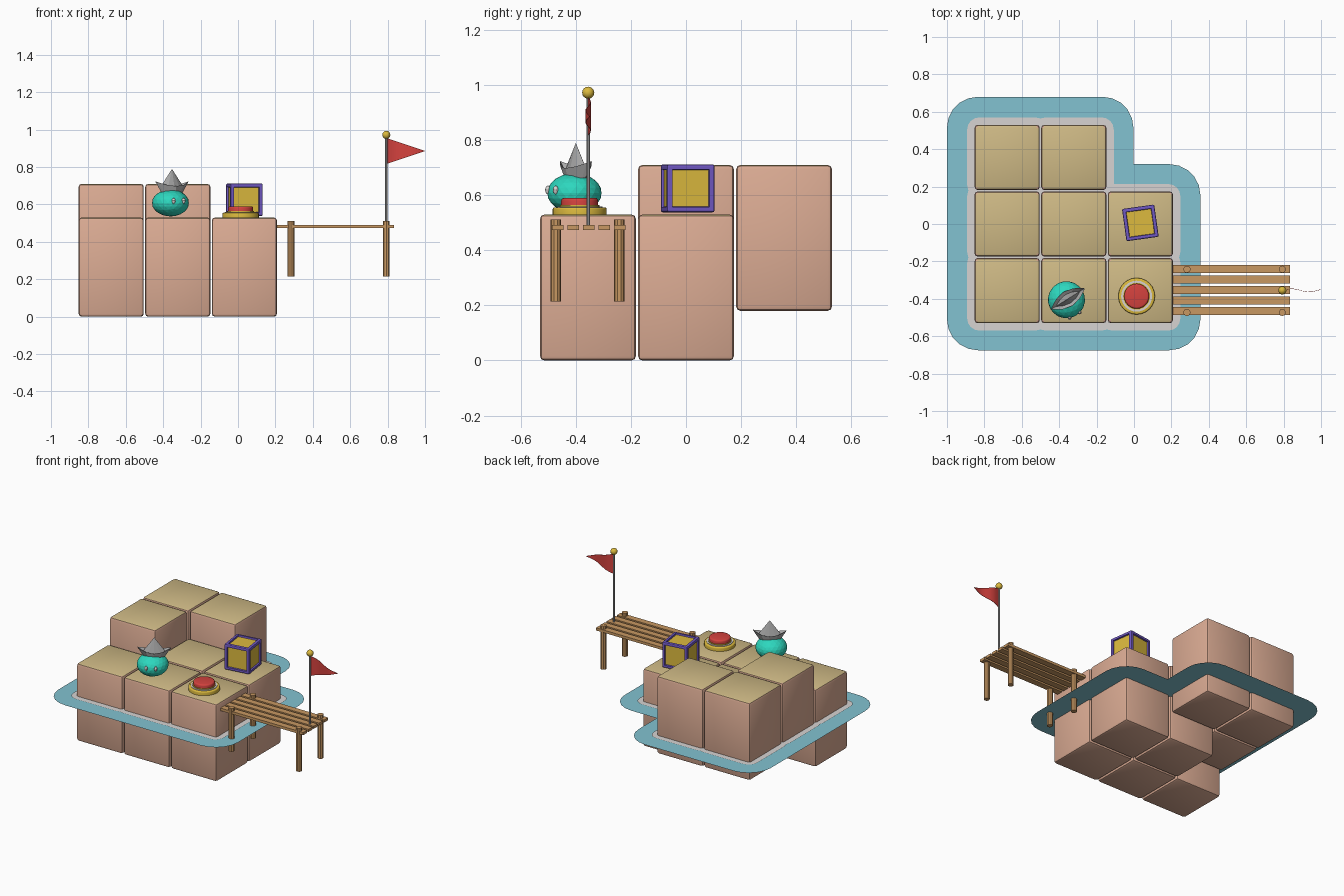
import bpy, bmesh, math
from mathutils import Matrix, Vector

if "Cube" in bpy.data.objects:
    bpy.data.objects.remove(bpy.data.objects["Cube"])


def material(name, r, g, b):
    m = bpy.data.materials.new(name)
    lin = lambda c: ((c / 255 + 0.055) / 1.055) ** 2.4
    m.diffuse_color = (lin(r), lin(g), lin(b), 1)
    m.use_nodes = True
    m.node_tree.nodes["Principled BSDF"].inputs["Base Color"].default_value = m.diffuse_color
    return m


CLAY = material("clay pink", 220, 172, 148)
SAND = material("sand", 206, 185, 133)
WATER = material("water blue", 130, 194, 209)
FOAM = material("foam white", 215, 212, 210)
WOOD = material("wood", 200, 152, 98)
TEAL = material("turquoise", 45, 215, 190)
GRAY = material("gray", 170, 170, 170)
RED = material("red", 212, 66, 62)
GOLD = material("gold", 220, 186, 62)
PURPLE = material("purple", 112, 88, 195)


def finish(name, bm, *mats, smooth=False, recalc=True):
    if recalc:
        bmesh.ops.recalc_face_normals(bm, faces=bm.faces)
    mesh = bpy.data.meshes.new(name)
    bm.to_mesh(mesh)
    bm.free()
    for m in mats:
        mesh.materials.append(m)
    ob = bpy.data.objects.new(name, mesh)
    bpy.context.collection.objects.link(ob)
    if smooth:
        bpy.ops.object.select_all(action='DESELECT')
        ob.select_set(True)
        bpy.context.view_layer.objects.active = ob
        bpy.ops.object.shade_smooth_by_angle(angle=math.radians(35))
    return ob


def box_bm(size, bevel=0.0, segments=2):
    bm = bmesh.new()
    bmesh.ops.create_cube(bm, size=1, matrix=Matrix.Diagonal((*size, 1)))
    if bevel:
        bmesh.ops.bevel(bm, geom=bm.edges[:], offset=bevel, segments=segments,
                        profile=0.5, affect='EDGES')
    return bm


def cylinder(name, r, z0, z1, x, y, mat, sides=16, bevel=0.0):
    bm = bmesh.new()
    bmesh.ops.create_cone(bm, cap_ends=True, segments=sides, radius1=r, radius2=r, depth=z1 - z0)
    if bevel:
        rim = [e for e in bm.edges if all(v.co.z > 0 for v in e.verts)]
        bmesh.ops.bevel(bm, geom=rim, offset=bevel, segments=3, profile=0.5, affect='EDGES')
    ob = finish(name, bm, mat, smooth=True)
    ob.location = (x, y, (z0 + z1) / 2)
    return ob


def rounded_plate(name, corners, radius, z, mat, seg=4):
    """Flat outline, counterclockwise, with its convex corners rounded."""
    pts, n = [], len(corners)
    for i, c in enumerate(corners):
        c = Vector(c)
        a = (c - Vector(corners[i - 1])).normalized()
        b = (Vector(corners[(i + 1) % n]) - c).normalized()
        if a.x * b.y - a.y * b.x < 0:
            pts.append(c)
            continue
        centre = c - a * radius + b * radius
        for k in range(seg + 1):
            t = k / seg * math.pi / 2
            pts.append(centre - b * radius * math.cos(t) + a * radius * math.sin(t))
    bm = bmesh.new()
    bm.faces.new([bm.verts.new((p.x, p.y, z)) for p in pts])
    bmesh.ops.triangulate(bm, faces=bm.faces[:])
    finish(name, bm, mat)


# Ground blocks with sandy tops, and a foam plate around each
S, H, PITCH, RAISE = 0.348, 0.53, 0.356, 0.18
raised = {(0, 1), (0, 2), (1, 2)}
for i in range(3):
    for j in range(3):
        if (i, j) == (2, 2):
            continue
        x, y = -0.678 + i * PITCH, (j - 1) * PITCH
        bm = box_bm((S, S, H), 0.016)
        for f in bm.faces:
            f.material_index = int(f.normal.z > 0.9)
        ob = finish(f"ground_block_{i}_{j}", bm, CLAY, SAND, smooth=True)
        ob.location = (x, y, H / 2 + (RAISE if (i, j) in raised else 0))
        h = 0.214
        rounded_plate(f"foam_{i}_{j}", [(x - h, y - h), (x + h, y - h), (x + h, y + h), (x - h, y + h)],
                      0.065, 0.307, FOAM)

# Water sheet around the island
rounded_plate("water", [(-1, -0.675), (0.355, -0.675), (0.355, 0.32), (-0.003, 0.32),
                        (-0.003, 0.68), (-1, 0.68)], 0.165, 0.303, WATER, 5)

# Jetty planks and posts
for k in range(5):
    ob = finish(f"jetty_plank_{k}", box_bm((0.63, 0.042, 0.018)), WOOD)
    ob.location = (0.519, -0.353 + (k - 2) * 0.0565, 0.482)
for px in (0.283, 0.793):
    for py in (-0.473, -0.242):
        cylinder("jetty_post", 0.019, 0.215, 0.512, px, py, WOOD, 10)

# Flag pole, ball and waving pennant
PX, PY = 0.793, -0.355
cylinder("flag_pole", 0.007, 0.49, 0.96, PX, PY, GRAY, 10)
bm = bmesh.new()
bmesh.ops.create_uvsphere(bm, u_segments=14, v_segments=8, radius=0.022)
finish("pole_ball", bm, GOLD, smooth=True).location = (PX, PY, 0.972)
bm = bmesh.new()
cols = []
for k in range(9):
    t = k / 8
    half = 0.067 * (1 - t) + 0.0005
    yy = PY + 0.009 * math.sin(t * 2.2 * math.pi)
    cols.append([bm.verts.new((PX + 0.005 + 0.202 * t, yy + s * 0.001, 0.886 + d * half))
                 for s, d in ((-1, -1), (-1, 1), (1, 1), (1, -1))])
for a, b in zip(cols, cols[1:]):
    for m in range(4):
        bm.faces.new((a[m], b[m], b[(m + 1) % 4], a[(m + 1) % 4]))
bm.faces.new(cols[0])
bm.faces.new(cols[-1])
finish("pennant", bm, RED, smooth=True)

# Crate: purple frame with recessed gold panels
bm = bmesh.new()
bmesh.ops.create_cube(bm, size=0.174)
panels = bm.faces[:]
outer = bm.edges[:]
bmesh.ops.inset_individual(bm, faces=panels, thickness=0.026)
bmesh.ops.inset_individual(bm, faces=panels, thickness=0.003, depth=-0.010)
for f in panels:
    f.material_index = 1
bmesh.ops.bevel(bm, geom=[e for e in outer if e.is_valid], offset=0.007, segments=2,
                profile=0.5, affect='EDGES')
crate = finish("crate", bm, PURPLE, GOLD)
crate.location = (0.034, 0.006, 0.625)
crate.rotation_euler.z = math.radians(8)

# Push button: gold base, pale ring, red cap
BX, BY = 0.014, -0.386
cylinder("button_base", 0.098, 0.53, 0.556, BX, BY, GOLD, 24, 0.007)
cylinder("button_ring", 0.083, 0.54, 0.559, BX, BY, FOAM, 24)
cylinder("button_collar", 0.072, 0.54, 0.565, BX, BY, GOLD, 24)
cylinder("button_cap", 0.067, 0.55, 0.590, BX, BY, RED, 24, 0.010)

# Round creature with two eyes
CX, CY, YAW = -0.361, -0.405, math.radians(28)
bm = bmesh.new()
bmesh.ops.create_icosphere(bm, subdivisions=3, radius=1, matrix=Matrix.Diagonal((0.099, 0.099, 0.072, 1)))
body = finish("creature_body", bm, TEAL)
body.location = (CX, CY, 0.608)
body.rotation_euler.z = YAW
for s in (-1, 1):
    bm = bmesh.new()
    bmesh.ops.create_uvsphere(bm, u_segments=10, v_segments=6, radius=1,
                              matrix=Matrix.Diagonal((0.010, 0.010, 0.016, 1)))
    eye = finish("creature_eye", bm, FOAM, smooth=True)
    a = YAW + s * math.radians(18)
    eye.location = (CX + 0.098 * math.sin(a), CY - 0.098 * math.cos(a), 0.619)

# Folded paper hat: boat-shaped brim with a pointed peak
bm = bmesh.new()


def lens(length, width, z, lift):
    ring = []
    for k in range(12):
        a = k / 12 * math.tau
        c, s = math.cos(a), math.sin(a)
        v = math.copysign(width * (1 - c * c), s) if abs(s) > 1e-6 else 0
        ring.append(bm.verts.new((length * c, v, z + lift * abs(c) ** 2)))
    return ring


low, top, inner = lens(0.066, 0.036, 0.662, 0), lens(0.106, 0.044, 0.698, 0.026), lens(0.075, 0.026, 0.690, 0)
for a, b in ((low, top), (top, inner)):
    for k in range(12):
        bm.faces.new((a[k], a[(k + 1) % 12], b[(k + 1) % 12], b[k]))
bm.faces.new(low)
peak = bm.verts.new((0, 0, 0.79))
for k in range(12):
    bm.faces.new((inner[k], inner[(k + 1) % 12], peak))
hat = finish("paper_hat", bm, GRAY)
hat.location = (CX + 0.008, CY + 0.005, 0)
hat.rotation_euler.z = math.radians(32)
